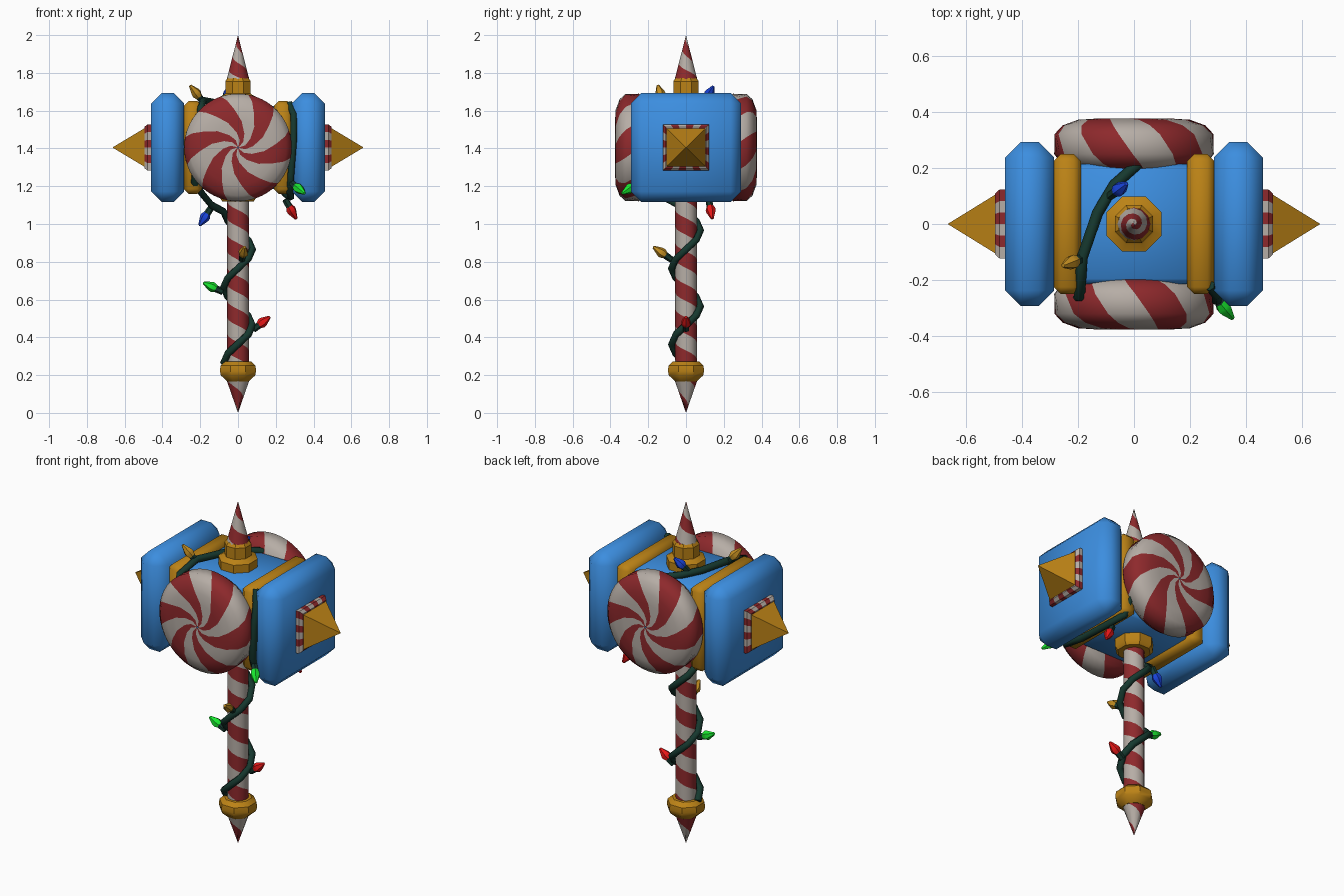
import bpy, bmesh, math
from mathutils import Vector

if "Cube" in bpy.data.objects:
    bpy.data.objects.remove(bpy.data.objects["Cube"])


def mat(name, r, g, b):
    m = bpy.data.materials.new(name)
    m.diffuse_color = (r, g, b, 1)
    m.use_nodes = True
    m.node_tree.nodes["Principled BSDF"].inputs["Base Color"].default_value = m.diffuse_color
    return m


BLUE = mat("sky blue", 0.045, 0.27, 0.74)
GOLD = mat("gold", 0.50, 0.225, 0.008)
WHITE = mat("cream white", 0.47, 0.42, 0.38)
RED = mat("candy red", 0.27, 0.022, 0.025)
WIRE = mat("dark green wire", 0.008, 0.04, 0.028)
B_RED = mat("bulb red", 0.95, 0.01, 0.01)
B_GREEN = mat("bulb green", 0.01, 0.85, 0.03)
B_BLUE = mat("bulb blue", 0.01, 0.06, 0.75)
B_AMBER = mat("bulb amber", 0.55, 0.27, 0.015)

CZ = 1.405  # height of the head centre


def make(name, bm, mats, smooth=None):
    bmesh.ops.remove_doubles(bm, verts=bm.verts, dist=1e-5)
    bmesh.ops.recalc_face_normals(bm, faces=bm.faces)
    me = bpy.data.meshes.new(name)
    bm.to_mesh(me)
    bm.free()
    for m in mats:
        me.materials.append(m)
    ob = bpy.data.objects.new(name, me)
    bpy.context.collection.objects.link(ob)
    if smooth:
        bpy.ops.object.select_all(action='DESELECT')
        ob.select_set(True)
        bpy.context.view_layer.objects.active = ob
        bpy.ops.object.shade_smooth_by_angle(angle=math.radians(smooth))
    return ob


def box(name, lo, hi, bevel, m):
    bm = bmesh.new()
    bmesh.ops.create_cube(bm, size=1)
    for v in bm.verts:
        v.co = [(a + b) / 2 + c * (b - a) for a, b, c in zip(lo, hi, v.co)]
    bmesh.ops.bevel(bm, geom=bm.edges[:], offset=bevel, segments=1, affect='EDGES')
    return make(name, bm, [m], 60)


def skin(bm, rings, rule):
    """Join neighbouring closed rings of points; rule(row, column) gives the material."""
    vs = [[bm.verts.new(p) for p in r] for r in rings]
    n = len(rings[0])
    for j in range(len(vs) - 1):
        for i in range(n):
            k = (i + 1) % n
            f = bm.faces.new((vs[j][i], vs[j][k], vs[j + 1][k], vs[j + 1][i]))
            f.material_index = rule(j, i)
    return vs


def lathe(name, prof, sides, mats, rule=lambda j, i: 0, smooth=35):
    bm = bmesh.new()
    turn = [2 * math.pi * (i + 0.5) / sides for i in range(sides)]
    skin(bm, [[(r * math.cos(a), r * math.sin(a), z) for a in turn] for r, z in prof], rule)
    return make(name, bm, mats, smooth)


def candy_pole(name, z0, z1, r0, r1, lead, phase, sides=12):
    """Tube or cone with one red stripe winding down to the right."""
    bm = bmesh.new()
    h = lead / 2
    lo = math.floor((z0 - phase) / h) - 2
    hi = math.ceil((z1 + lead - phase) / h) + 2

    def pt(i, j):
        z = min(z1, max(z0, phase - h / 2 + j * h - lead * i / sides))
        r = r0 + (r1 - r0) * (z - z0) / (z1 - z0)
        a = 2 * math.pi * i / sides - math.pi / 2
        return Vector((r * math.cos(a), r * math.sin(a), z))

    for j in range(lo, hi):
        for i in range(sides):
            ps = []
            for p in (pt(i, j), pt(i + 1, j), pt(i + 1, j + 1), pt(i, j + 1)):
                if all((p - q).length > 1e-5 for q in ps):
                    ps.append(p)
            if len(ps) > 2:
                f = bm.faces.new([bm.verts.new(p) for p in ps])
                f.material_index = j % 2
    return make(name, bm, [RED, WHITE], 40)


# Handle, pommel and spikes
candy_pole("handle", 0.22, 1.18, 0.057, 0.057, 0.175, 1.03)
candy_pole("bottom_spike", 0.0, 0.19, 0.0, 0.066, 0.22, 0.07)
candy_pole("top_spike", 1.765, 2.0, 0.06, 0.0, 0.15, 1.965)
lathe("pommel_collar", [(0, .165), (.062, .167), (.098, .198), (.104, .222), (.1, .25),
                        (.075, .272), (0, .275)], 8, [GOLD])
lathe("top_socket", [(0, 1.6), (.107, 1.6), (.107, 1.672), (.08, 1.685), (.073, 1.69),
                     (.073, 1.755), (.06, 1.772), (0, 1.772)], 8, [GOLD])
lathe("under_socket", [(0, 1.21), (.105, 1.21), (.105, 1.14), (.09, 1.12), (0, 1.12)], 8, [GOLD])

# Hammer head
box("head_core", (-.22, -.215, 1.185), (.22, .215, 1.625), .02, BLUE)
for s, side in ((-1, "left"), (1, "right")):
    def span(a, b):
        return min(s * a, s * b), max(s * a, s * b)
    x0, x1 = span(.19, .287)
    box(side + "_gold_band", (x0, -.25, CZ - .245), (x1, .25, CZ + .245), .025, GOLD)
    x0, x1 = span(.285, .46)
    box(side + "_striking_cap", (x0, -.292, CZ - .288), (x1, .292, CZ + .288), .055, BLUE)

    # Striped square frame under each pyramid
    n = 6

    def square(x, w):
        pts, corners = [], [(-w, -w), (w, -w), (w, w), (-w, w)]
        for c in range(4):
            a, b = corners[c], corners[(c + 1) % 4]
            pts += [(s * x, a[0] + (b[0] - a[0]) * k / n, CZ + a[1] + (b[1] - a[1]) * k / n)
                    for k in range(n)]
        return pts
    bm = bmesh.new()
    skin(bm, [square(.45, .123), square(.48, .123), square(.496, .108), square(.496, .08)],
         lambda j, i: i % 2)
    make(side + "_candy_frame", bm, [RED, WHITE])

    # Gold pyramid
    bm = bmesh.new()
    base = [bm.verts.new((s * .49, y * .108, CZ + z * .105))
            for y, z in ((-1, -1), (1, -1), (1, 1), (-1, 1))]
    tip = bm.verts.new((s * .665, 0, CZ))
    bm.faces.new(base)
    for i in range(4):
        bm.faces.new((base[i], base[(i + 1) % 4], tip))
    make(side + "_pyramid", bm, [GOLD])

# Swirled peppermint discs: (radius, depth, swirl angle of a red arm)
SWIRL = [(.004, .377, 40), (.04, .377, 62), (.08, .377, 80), (.14, .376, 97), (.2, .372, 110),
         (.255, .352, 118), (.285, .32, 124), (.285, .25, 134), (.26, .215, 140),
         (.2, .19, 146), (.004, .19, 150)]
for s, side in ((1, "front"), (-1, "back")):
    bm = bmesh.new()
    rings = []
    for r, d, arm in SWIRL:
        ang = [math.radians(arm - 15 + 7.5 * i) for i in range(48)]
        rings.append([(s * r * math.cos(a), -s * d, CZ + r * math.sin(a)) for a in ang])
    skin(bm, rings, lambda j, i: (i // 4) % 2)
    make(side + "_peppermint", bm, [RED, WHITE], 50)

# Light string: coil round the handle, then a loop over the head
path = []
for k in range(17):
    a = math.pi + k * math.pi / 4
    path.append((.076 * math.cos(a), .076 * math.sin(a), .265 + .05 * k))
path += [(-.14, -.04, 1.1), (-.19, -.15, 1.16), (-.23, -.25, 1.22), (-.21, -.27, 1.45),
         (-.195, -.26, 1.62), (-.185, -.12, 1.655), (-.13, .04, 1.645), (-.07, .14, 1.64),
         (.02, .22, 1.63), (.13, .23, 1.5), (.22, .255, 1.3), (.25, .22, 1.16),
         (.27, .1, 1.145), (.28, -.1, 1.145), (.275, -.23, 1.17), (.28, -.265, 1.26),
         (.295, -.27, 1.45), (.295, -.25, 1.58), (.27, -.22, 1.64)]
cu = bpy.data.curves.new("light_string", 'CURVE')
cu.dimensions = '3D'
cu.bevel_depth = .02
cu.bevel_resolution = 1
cu.use_fill_caps = True
sp = cu.splines.new('POLY')
sp.points.add(len(path) - 1)
for p, c in zip(sp.points, path):
    p.co = (*c, 1)
cu.materials.append(WIRE)
wire = bpy.data.objects.new("light_string", cu)
bpy.context.collection.objects.link(wire)
bpy.ops.object.select_all(action='DESELECT')
wire.select_set(True)
bpy.context.view_layer.objects.active = wire
bpy.ops.object.convert(target='MESH')

# Bulbs with a dark socket, from base to tip
BULBS = [((.08, 0, .44), (.17, 0, .51), B_RED), ((-.08, 0, .64), (-.185, 0, .69), B_GREEN),
         ((.02, -.075, .81), (.035, -.175, .88), B_AMBER),
         ((-.14, -.02, 1.09), (-.205, -.02, .99), B_BLUE),
         ((-.18, -.12, 1.64), (-.255, -.15, 1.735), B_AMBER),
         ((-.085, .1, 1.65), (-.025, .145, 1.73), B_BLUE),
         ((.28, -.25, 1.22), (.355, -.34, 1.16), B_GREEN),
         ((.25, .12, 1.13), (.31, .14, 1.025), B_RED)]
for k, (a, b, m) in enumerate(BULBS):
    a, d = Vector(a), Vector(b) - Vector(a)
    L = d.length
    ob = lathe("bulb_%d" % (k + 1), [(0, 0), (.017, 0), (.019, .35 * L), (.027, .5 * L),
                                     (.025, .62 * L), (.008, .97 * L), (0, L)], 6,
               [WIRE, m], lambda j, i: int(j > 1))
    ob.location = a
    ob.rotation_mode = 'QUATERNION'
    ob.rotation_quaternion = d.to_track_quat('Z', 'Y')
